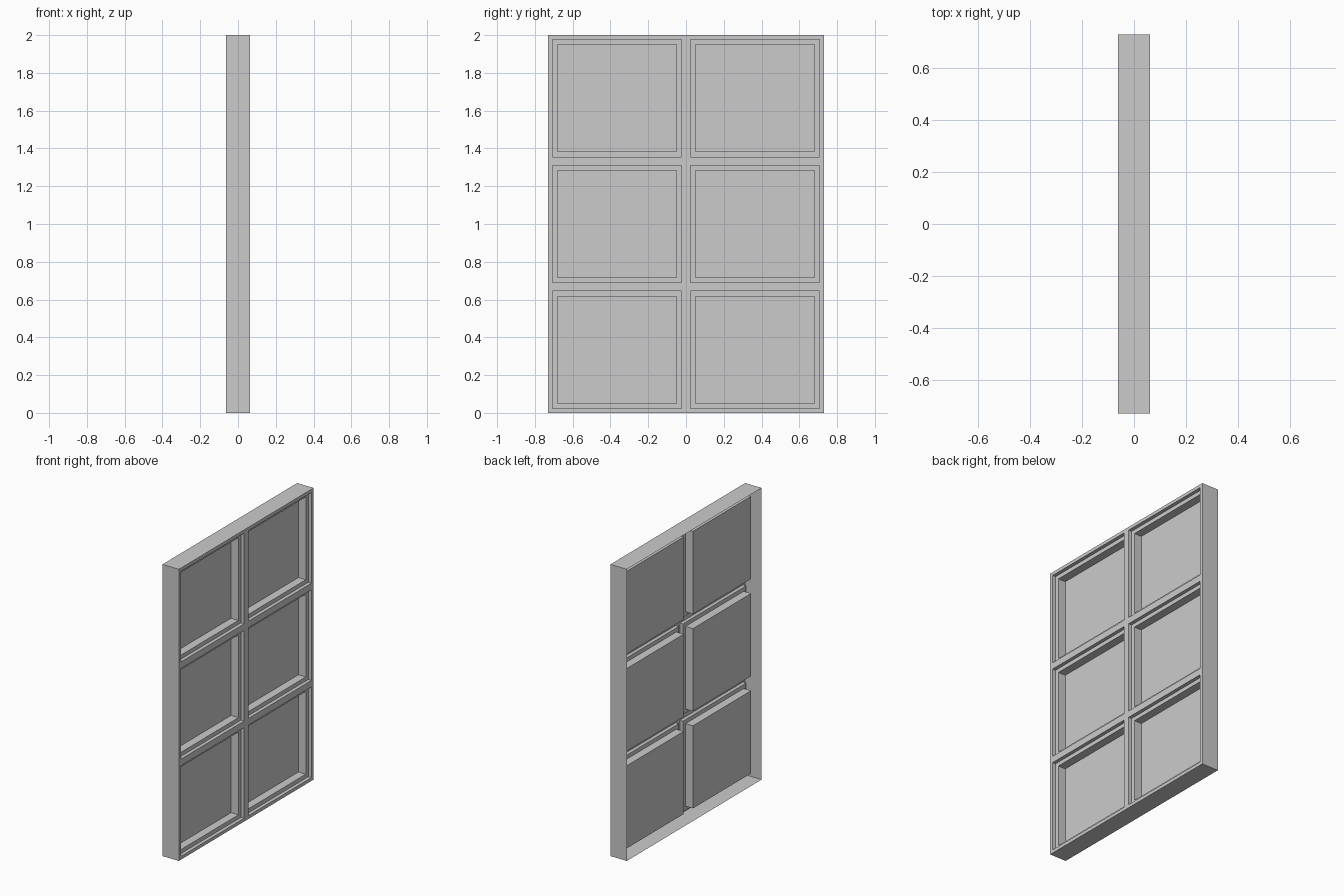
import bpy, bmesh
from mathutils import Matrix, Vector

if "Cube" in bpy.data.objects:
    bpy.data.objects.remove(bpy.data.objects["Cube"])

WIDTH, HEIGHT, DEPTH = 1.46, 2.0, 0.125
COLS, ROWS = 2, 3
HALF_BAR, LEDGE = 0.0225, 0.0275
LIP_DEPTH, PANEL_DEPTH = 0.024, 0.056

bm = bmesh.new()


def inset(faces, width):
    bmesh.ops.inset_individual(bm, faces=faces, thickness=width, use_even_offset=True)
    return faces


def sink(faces, depth):
    faces = bmesh.ops.extrude_discrete_faces(bm, faces=faces)["faces"]
    verts = list({v for f in faces for v in f.verts})
    bmesh.ops.translate(bm, verts=verts, vec=Vector((-depth, 0, 0)))
    return faces


# Front sheet, divided into cells and facing +x
to_front = Matrix(((0, 0, 1, DEPTH / 2),
                   (WIDTH, 0, 0, 0),
                   (0, HEIGHT, 0, HEIGHT / 2),
                   (0, 0, 0, 1)))
bmesh.ops.create_grid(bm, x_segments=COLS, y_segments=ROWS, size=0.5, matrix=to_front)
bmesh.ops.recalc_face_normals(bm, faces=bm.faces)
if bm.faces[:][0].normal.x < 0:
    bmesh.ops.reverse_faces(bm, faces=bm.faces[:])
rim = [e for e in bm.edges if e.is_boundary]

# Outer side walls, open at the back
walls = bmesh.ops.extrude_edge_only(bm, edges=rim)["geom"]
bmesh.ops.translate(bm, verts=[g for g in walls if isinstance(g, bmesh.types.BMVert)],
                    vec=Vector((-DEPTH, 0, 0)))

# Stepped recessed panels
bm.normal_update()
cells = [f for f in bm.faces if f.normal.x > 0.9]
cells = sink(inset(cells, HALF_BAR), LIP_DEPTH)
cells = sink(inset(cells, LEDGE), PANEL_DEPTH)

bmesh.ops.recalc_face_normals(bm, faces=bm.faces[:])
mesh = bpy.data.meshes.new("panelled_sheet")
bm.to_mesh(mesh)
bm.free()
bpy.context.collection.objects.link(bpy.data.objects.new("panelled_sheet", mesh))
